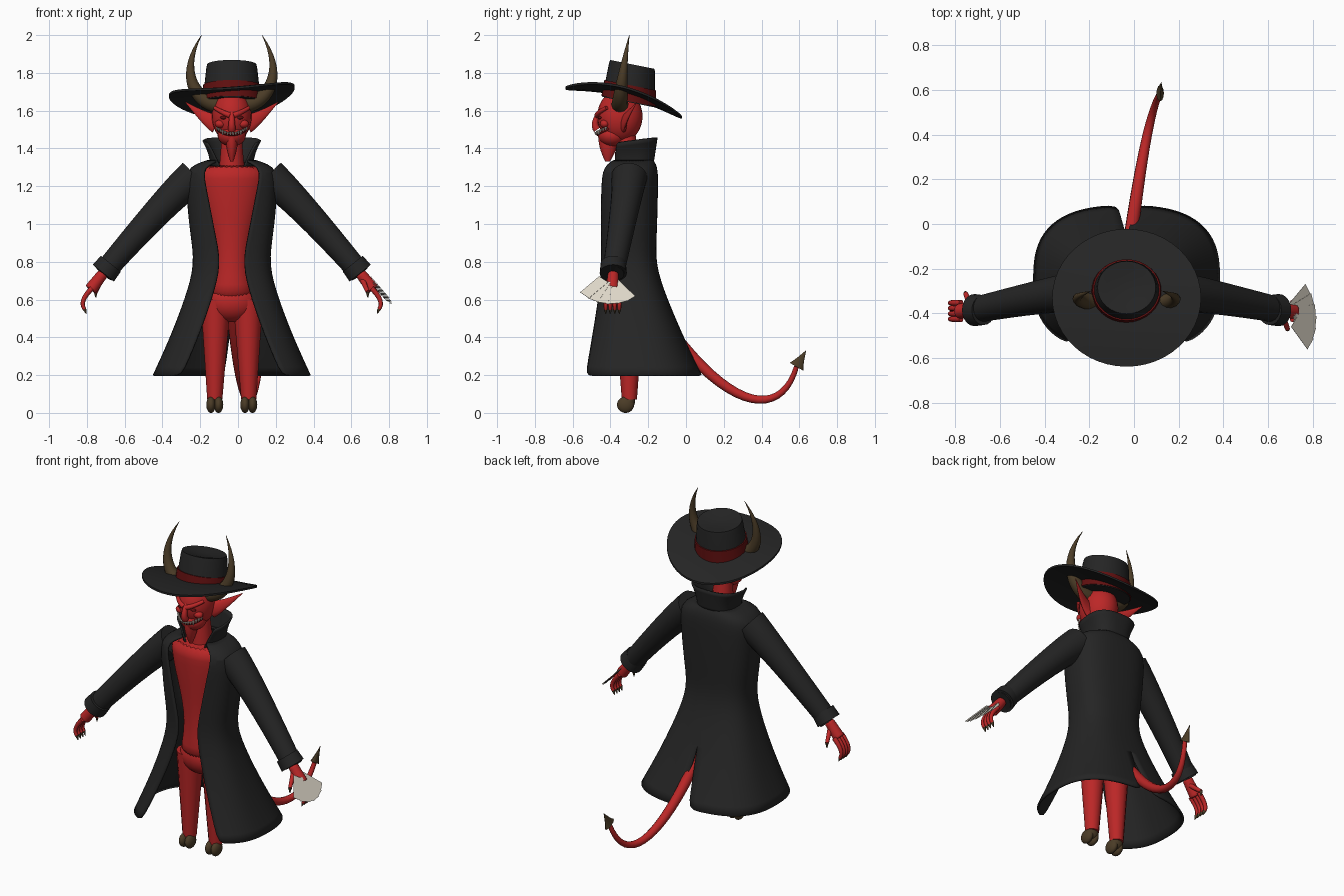
import bpy, bmesh, math
from mathutils import Vector, Matrix

cube = bpy.data.objects.get("Cube")
if cube:
    bpy.data.objects.remove(cube, do_unlink=True)

X, Y, Z = Matrix.Identity(3)
AXIS_X = -.033  # symmetry axis of the figure


def material(name, *rgb):
    mat = bpy.data.materials.new(name)
    mat.use_nodes = True
    mat.diffuse_color = (*rgb, 1)
    bsdf = mat.node_tree.nodes["Principled BSDF"]
    bsdf.inputs["Base Color"].default_value = mat.diffuse_color
    bsdf.inputs["Roughness"].default_value = .8
    return mat


RED = material("red skin", .5, .02, .02)
BLACK = material("black cloth", .018, .018, .018)
BAND = material("dark red", .12, .005, .005)
HORN = material("brown horn", .07, .045, .02)
WHITE = material("ivory white", .75, .7, .6)


def finish(name, bm, mat, mirror=False, smooth=False, thick=0, recalc=True):
    if recalc:
        bmesh.ops.recalc_face_normals(bm, faces=bm.faces)
    mesh = bpy.data.meshes.new(name)
    bm.to_mesh(mesh)
    bm.free()
    mesh.materials.append(mat)
    obj = bpy.data.objects.new(name, mesh)
    obj.location.x = AXIS_X
    bpy.context.collection.objects.link(obj)
    bpy.ops.object.select_all(action='DESELECT')
    obj.select_set(True)
    bpy.context.view_layer.objects.active = obj
    bpy.ops.object.shade_smooth_by_angle(angle=math.radians(50))
    if mirror:
        obj.modifiers.new("Mirror", 'MIRROR')
    if smooth:
        obj.modifiers.new("Subdivision", 'SUBSURF').render_levels = 1
    if thick:
        obj.modifiers.new("Solidify", 'SOLIDIFY').thickness = thick


def skin(name, rings, mat, closed=True, **options):
    """Skin a list of point rings; closed rings get end caps."""
    bm = bmesh.new()
    loops = [[bm.verts.new(point) for point in ring] for ring in rings]
    count = len(loops[0])
    for low, high in zip(loops, loops[1:]):
        for j in range(count if closed else count - 1):
            k = (j + 1) % count
            bm.faces.new((low[j], low[k], high[k], high[j]))
    if closed:
        bm.faces.new(reversed(loops[0]))
        bm.faces.new(loops[-1])
    finish(name, bm, mat, recalc=closed, **options)


def oval(y, z, rx, ry, slope=0, sides=32):
    """Closed ring around the symmetry axis, tilted front to back by slope."""
    ring = []
    for i in range(sides):
        angle = math.tau * i / sides
        depth = -ry * math.cos(angle)
        ring.append((rx * math.sin(angle), y + depth, z + slope * depth))
    return ring


def half_outline(y, z, rx, ry, opening, gap=0, slope=0, steps=14, power=.75):
    """Squarish half ring from the front opening to the middle of the back."""
    start = math.asin((opening / rx) ** (1 / power))
    ring = []
    for i in range(steps + 1):
        angle = start + (math.pi - start) * i / steps
        side, front = abs(math.sin(angle)), math.cos(angle)
        depth = -ry * math.copysign(abs(front) ** power, front)
        across = rx * side ** power if i < steps else 0
        ring.append((max(gap, across), y + depth, z + slope * depth))
    return ring


def bezier(points, t):
    points = [Vector(p) for p in points]
    while len(points) > 1:
        points = [a.lerp(b, t) for a, b in zip(points, points[1:])]
    return points[0]


def limb(name, mat, points, r0, r1, fullness=1, flat=1, axis=Y, steps=8, sides=12, **options):
    """Tapered tube along a Bezier curve, flattened towards an axis."""
    centres = [bezier(points, i / steps) for i in range(steps + 1)]
    rings = []
    for i, centre in enumerate(centres):
        tangent = centres[min(i + 1, steps)] - centres[max(i - 1, 0)]
        v = tangent.cross(axis).normalized()
        u = v.cross(tangent).normalized() * flat
        radius = r0 + (r1 - r0) * (i / steps) ** fullness
        turns = [math.tau * j / sides for j in range(sides)]
        rings.append([centre + (u * math.cos(a) + v * math.sin(a)) * radius for a in turns])
    skin(name, rings, mat, **options)


def ball(name, mat, centre, size, mirror=False):
    bm = bmesh.new()
    place = Matrix.Translation(centre) @ Matrix.Diagonal((*size, 1))
    bmesh.ops.create_uvsphere(bm, u_segments=24, v_segments=16, radius=1, matrix=place)
    finish(name, bm, mat, mirror=mirror)


# Body: narrow waist, wide chest, rounded hips
def torso_ring(z):
    swell = math.sin((z - .8) * math.pi) ** 2
    return oval(-.31, z, .1 + .09 * swell, .1 + .03 * swell)


skin("torso", [torso_ring(.6 + .08 * i) for i in range(10)], RED, smooth=True)
ball("hips", RED, (0, -.3, .59), (.14, .1, .11))
limb("neck", RED, [(0, -.31, 1.25), (0, -.32, 1.5)], .07, .05)

# Legs and cloven hooves
limb("leg", RED, [(.09, -.3, .07), (.085, -.3, .6)], .04, .08, mirror=True)
for side, x in (("inner", .07), ("outer", .11)):
    ball(side + "_hoof", HORN, (x, -.32, .043), (.025, .045, .043), mirror=True)
ball("hoof_heel", HORN, (.09, -.3, .06), (.04, .03, .035), mirror=True)


# Long coat: flared skirt with back vent, open front, sloping shoulders
def coat_ring(z):
    flare = max(0, (.8 - z) / .6)
    chest = max(0, (z - .8) / .5)
    shoulder = max(0, (z - 1.28) / .06) ** 2
    spread = flare ** 1.3
    rise = math.sin(min(chest, 1) * math.pi / 2)
    rx = (.2 + .22 * spread + .045 * rise) * (1 - .5 * shoulder)
    ry = (.145 + .185 * spread + .013 * rise) * (1 - .3 * shoulder)
    opening = (.06 + .21 * spread + .1 * chest) * (1 - .55 * shoulder)
    y = -.305 + .06 * flare + .02 * shoulder
    return half_outline(y, z, rx, ry, opening, gap=max(0, .08 * (flare - .5)))


skin("coat", [coat_ring(.2 + .09 * i) for i in range(13)] + [coat_ring(z) for z in (1.32, 1.34)],
     BLACK, closed=False, mirror=True, smooth=True, thick=.012)


# Flared standing collar
def collar_ring(t):
    return half_outline(-.28, 1.31 + .13 * t, .115 + .04 * t * t, .11 + .02 * t,
                        .06 + .07 * t, slope=.13)


skin("collar", [collar_ring(i / 3) for i in range(4)], BLACK,
     closed=False, mirror=True, smooth=True, thick=.01)

# Sleeves and cuffs
wrist = Vector((.68, -.385, .74))
limb("sleeve", BLACK, [(.2, -.3, 1.25), (.33, -.31, 1.15), wrist], .095, .058,
     sides=20, mirror=True)
limb("cuff", BLACK, [wrist - Vector((.04, 0, -.05)), wrist], .067, .072, sides=20, mirror=True)

# Hands with curled, clawed fingers
limb("palm", RED, [wrist, (.75, -.39, .65)], .03, .036, mirror=True, smooth=True)
for i in range(4):
    base = Vector((.74, -.425 + i * .024, .66))
    bend, tip = base + Vector((.07, 0, -.07)), base + Vector((.04, 0, -.11))
    limb(f"finger_{i + 1}", RED, [base, bend, tip], .014, .01, sides=8, mirror=True)
    limb(f"claw_{i + 1}", HORN, [tip, tip - Vector((.01, 0, .025))], .01, .002,
         sides=8, mirror=True)
for side, sign in (("left", 1), ("right", -1)):
    base = Vector((sign * .69, -.39, .71))
    tip = base + Vector((sign * .03, sign * -.08, -.07))
    limb(side + "_thumb", RED, [base, tip], .016, .011, axis=X, sides=8)
    limb(side + "_thumb_claw", HORN, [tip, tip - Z * .03], .01, .002, sides=8)

# Head and face
ball("head", RED, (0, -.35, 1.57), (.105, .12, .14))
ball("jaw", RED, (0, -.39, 1.47), (.075, .075, .06))
ball("cheek", RED, (.06, -.43, 1.53), (.03, .025, .022), mirror=True)
ball("eye", BAND, (.042, -.455, 1.563), (.02, .012, .009), mirror=True)
limb("pointed_beard", RED, [(0, -.41, 1.48), (0, -.415, 1.33)], .055, .012,
     fullness=2, flat=.65, axis=X)
limb("nose", RED, [(0, -.45, 1.6), (0, -.5, 1.53), (0, -.47, 1.5)], .012, .021, axis=X)
limb("brow", RED, [(.01, -.47, 1.575), (.05, -.47, 1.59), (.09, -.42, 1.615)], .015, .01,
     mirror=True)
limb("ear", RED, [(.08, -.33, 1.53), (.13, -.33, 1.55), (.245, -.26, 1.645)], .05, .002,
     fullness=1.3, flat=.35, mirror=True)


# Wide toothy grin with two fangs
def grin(t):
    angle = math.radians(62) * t
    side = math.sin(angle)
    return Vector((.088 * side, -.37 - .1 * math.cos(angle), 1.475 + .035 * side * side))


skin("mouth", [[grin(t / 6) + offset for offset in (Z * .01, Y * .01, Z * -.01, Y * -.01)]
               for t in range(-6, 7)], BAND)
for i in range(14):
    top = grin((i - 6.5) / 6.5) + Z * .011 - Y * .008
    length = .026 if i in (3, 10) else .016
    limb(f"tooth_{i + 1}", WHITE, [top, top - Z * length], .0075, .002, steps=1, sides=6)

# Horns sweeping out and up past the brim
limb("horn", HORN, [(.07, -.35, 1.63), (.2, -.35, 1.65), (.28, -.34, 1.8), (.16, -.3, 2)],
     .045, .001, fullness=1.5, steps=16, mirror=True)


# Wide hat: drooping brim, dented crown and band
def brim_ring(scale, lift):
    ring = []
    for x, y, z in oval(-.33, 1.69 + lift, .333 * scale, .308 * scale, sides=48):
        back = (y + .33) / .3
        ring.append((x, y, z - .075 * back - .045 * back ** 2 + .1 * x * x + .07 * x))
    return ring


scales = [i / 8 for i in range(2, 9)]
skin("hat_brim", [brim_ring(s, .006) for s in scales]
     + [brim_ring(s, -.006) for s in reversed(scales)], BLACK)


def crown_ring(height, scale):
    return oval(-.3 + .1 * height, 1.685 + height, .155 * scale, .14 * scale, slope=-.2)


for name, mat, profile in (
        ("hat_crown", BLACK, ((-.04, 1), (.14, .87), (.16, .84), (.155, .6), (.145, .3))),
        ("hat_band", BAND, ((-.035, 1.03), (.05, .98)))):
    skin(name, [crown_ring(*step) for step in profile], mat)

# Tail with spade tip
tail_end = Vector((.15, .585, .245))
limb("tail", RED, [(0, -.2, .6), (.05, .2, 0), (.1, .5, -.05), tail_end], .034, .013,
     axis=X, steps=20)
spade_tip = tail_end + Vector((.005, .05, .085))
limb("tail_spade", HORN, [tail_end, spade_tip], .042, .001, fullness=.8, flat=.4, axis=X)

# Fan of playing cards in the left hand
pivot = Vector((.73, -.41, .73))
down = Vector((.65, 0, -.76))
normal = down.cross(-Y)


def plate(name, mat, angle, lift, along, across, length, width):
    a = down * math.cos(angle) + Y * math.sin(angle)
    b = Y * math.cos(angle) - down * math.sin(angle)
    place = Matrix((b * width, a * length, normal * .0015)).transposed().to_4x4()
    place.translation = pivot + a * along + b * across + normal * lift
    bm = bmesh.new()
    bmesh.ops.create_cube(bm, size=1, matrix=place)
    finish(name, bm, mat)


for i in range(6):
    angle, lift = math.radians(16 * i - 42), .004 * i
    plate(f"card_{i + 1}", WHITE, angle, lift, .115, 0, .15, .062)
    if i < 5:
        plate(f"card_mark_{i + 1}", BLACK, angle, lift + .0014, .15, -.018, .04, .01)
        plate(f"card_edge_{i + 1}", BLACK, angle, lift + .0014, .12, .028, .12, .005)
plate("top_card_face", BLACK, angle, lift + .0014, .115, 0, .125, .048)
plate("top_card_emblem", RED, angle, lift + .0026, .12, 0, .045, .034)
